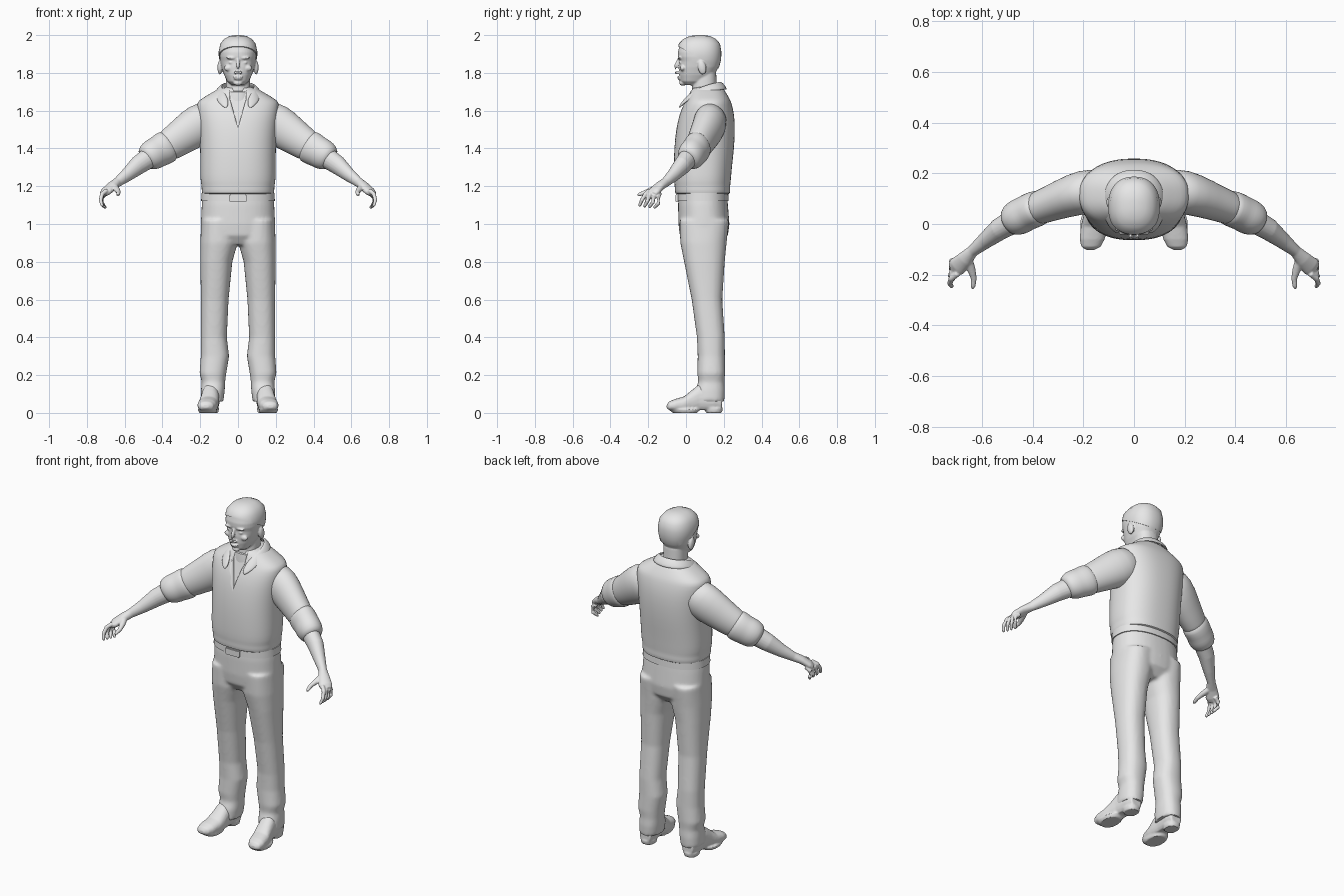
import bpy
import bmesh
import math
from mathutils import Vector, Matrix

cube = bpy.data.objects.get("Cube")
if cube:
    bpy.data.objects.remove(cube, do_unlink=True)

grey = bpy.data.materials.new("clay_grey")
grey.use_nodes = True
grey.diffuse_color = (.8, .8, .8, 1)
grey.node_tree.nodes["Principled BSDF"].inputs["Base Color"].default_value = (.8, .8, .8, 1)

UP = Vector((0, 0, 1))
SIDES = {"left": 1, "right": -1}


def bridge(bm, rings):
    """Skin a list of vertex rings and cap both ends."""
    for low, high in zip(rings, rings[1:]):
        count = len(low)
        for i in range(count):
            j = (i + 1) % count
            bm.faces.new((low[i], low[j], high[j], high[i]))
    bm.faces.new(rings[0])
    bm.faces.new(rings[-1])


def oval(bm, centre, across, along, power, segments):
    ring = []
    for i in range(segments):
        angle = math.tau * i / segments
        c, s = math.cos(angle), math.sin(angle)
        u = math.copysign(abs(c) ** (2 / power), c)
        v = math.copysign(abs(s) ** (2 / power), s)
        ring.append(bm.verts.new(centre + across * u + along * v))
    return ring


def stack(bm, rows, power=2.3, side=1, grow=0, segments=40):
    """Horizontal ovals; each row is height, front, back, half width, centre x."""
    rings = []
    for z, front, back, half, *x in rows:
        centre = Vector((side * x[0] if x else 0, (front + back) / 2, z))
        rings.append(oval(bm, centre, Vector((half + grow, 0, 0)),
                          Vector((0, (back - front) / 2 + grow, 0)), power, segments))
    bridge(bm, rings)


def tube(bm, points, side=1, axis=None, power=2, segments=20):
    """Ovals along a path; each point is x, y, z, sideways radius, upright radius."""
    centres = [Vector((side * p[0], p[1], p[2])) for p in points]
    rings = []
    for i, point in enumerate(points):
        ahead = centres[min(i + 1, len(points) - 1)] - centres[max(i - 1, 0)]
        direction = axis or ahead.normalized()
        across = UP.cross(direction).normalized()
        upright = direction.cross(across)
        rings.append(oval(bm, centres[i], across * point[3], upright * point[4], power, segments))
    bridge(bm, rings)


def blob(bm, centre, radii, side=1, tilt=0):
    place = Matrix.Translation((side * centre[0], centre[1], centre[2]))
    place = place @ Matrix.Rotation(tilt, 4, 'X') @ Matrix.Diagonal((*radii, 1))
    bmesh.ops.create_uvsphere(bm, u_segments=20, v_segments=12, radius=1, matrix=place)


def finish(name, bm, fuse=0, relax=0, subdivide=0, thick=0, angle=40):
    """Turn the shells into one object, optionally fused into one skin."""
    bmesh.ops.recalc_face_normals(bm, faces=bm.faces)
    mesh = bpy.data.meshes.new(name)
    bm.to_mesh(mesh)
    bm.free()
    obj = bpy.data.objects.new(name, mesh)
    bpy.context.collection.objects.link(obj)
    mesh.materials.append(grey)
    bpy.ops.object.select_all(action='DESELECT')
    obj.select_set(True)
    bpy.context.view_layer.objects.active = obj
    if thick:
        obj.modifiers.new("thickness", 'SOLIDIFY').thickness = thick
        obj.modifiers["thickness"].offset = 0
    if subdivide:
        obj.modifiers.new("rounding", 'SUBSURF').levels = subdivide
    if fuse:
        obj.modifiers.new("fuse", 'REMESH').voxel_size = fuse
        obj.modifiers["fuse"].mode = 'VOXEL'
    if relax:
        obj.modifiers.new("relax", 'SMOOTH').iterations = relax
    for modifier in list(obj.modifiers):
        bpy.ops.object.modifier_apply(modifier=modifier.name)
    bpy.ops.object.shade_smooth_by_angle(angle=math.radians(angle))
    return obj


# Head with neck, face features and ears
skull = [(1.735, -.006, .07, .034), (1.755, -.028, .11, .057), (1.79, -.036, .15, .074),
         (1.83, -.038, .172, .087), (1.862, -.036, .18, .094), (1.885, -.043, .182, .097),
         (1.91, -.043, .182, .097), (1.95, -.033, .175, .088), (1.975, -.008, .153, .068),
         (1.99, .025, .122, .04), (1.995, .06, .09, .01)]
bm = bmesh.new()
stack(bm, skull)
stack(bm, [(1.6, .04, .17, .066), (1.7, .03, .163, .064), (1.8, .04, .16, .064)])
tube(bm, [(0, -.036, 1.875, .008, .008), (0, -.05, 1.84, .01, .012),
          (0, -.062, 1.81, .014, .014), (0, -.05, 1.795, .012, .008)])
blob(bm, (0, -.037, 1.777), (.026, .01, .006))
blob(bm, (0, -.033, 1.768), (.022, .011, .006))
blob(bm, (0, -.018, 1.746), (.024, .018, .014))
for side in SIDES.values():
    blob(bm, (.036, -.034, 1.879), (.028, .011, .007), side)
    blob(bm, (.036, -.027, 1.855), (.014, .009, .006), side)
    blob(bm, (.05, -.018, 1.825), (.025, .014, .016), side)
    blob(bm, (.013, -.048, 1.802), (.008, .01, .008), side)
    blob(bm, (.096, .085, 1.828), (.013, .022, .038), side, .2)
finish("head", bm, fuse=.0045, relax=3)

# Short hair, cut off along a slanted hairline
bm = bmesh.new()
stack(bm, skull, grow=.005)
bmesh.ops.translate(bm, verts=bm.verts, vec=(0, 0, .005))
cut = bmesh.ops.bisect_plane(bm, geom=bm.verts[:] + bm.edges[:] + bm.faces[:],
                             plane_co=(0, -.04, 1.94), plane_no=(0, -.55, -1), clear_outer=True)
edges = [e for e in cut["geom_cut"] if isinstance(e, bmesh.types.BMEdge)]
bmesh.ops.contextual_create(bm, geom=edges)
finish("hair", bm)

# Undershirt neckband
bm = bmesh.new()
stack(bm, [(1.64, .015, .175, .08), (1.69, .02, .175, .073), (1.7, .022, .172, .071),
           (1.703, .03, .165, .064)])
finish("undershirt", bm)

# Pullover body with a gathered hem
bm = bmesh.new()
stack(bm, [(1.155, -.045, .22, .18), (1.16, -.058, .234, .191), (1.185, -.06, .235, .193),
           (1.205, -.06, .234, .193), (1.225, -.064, .237, .199), (1.3, -.065, .243, .2),
           (1.4, -.063, .255, .2), (1.5, -.053, .26, .206), (1.58, -.036, .256, .215),
           (1.635, -.012, .243, .219), (1.655, .0, .235, .208), (1.68, .01, .222, .165),
           (1.71, .025, .202, .115), (1.73, .04, .19, .08)], power=2.4)
pullover = finish("pullover", bm, subdivide=1)

# Open neck notch, sunk into the pullover
bm = bmesh.new()
notch = [(0, 1.51, -.037), (.042, 1.66, .02), (.042, 1.76, .05),
         (-.042, 1.76, .05), (-.042, 1.66, .02)]
bridge(bm, [[bm.verts.new((x, y, z)) for x, z, y in notch],
            [bm.verts.new((x, -.2, z)) for x, z, y in notch]])
cutter = finish("notch_cutter", bm)
cutter.hide_render = True
bpy.context.view_layer.objects.active = pullover
opening = pullover.modifiers.new("opening", 'BOOLEAN')
opening.operation = 'DIFFERENCE'
opening.object = cutter
bpy.ops.object.modifier_apply(modifier="opening")
bpy.data.objects.remove(cutter, do_unlink=True)

# Folded shirt collar, from the back round to the points
inner = [(0, .185, 1.755), (.06, .168, 1.752), (.09, .11, 1.738), (.08, .045, 1.712),
         (.056, .005, 1.675), (.047, -.02, 1.64)]
outer = [(0, .222, 1.71), (.085, .2, 1.712), (.125, .125, 1.702), (.122, .04, 1.672),
         (.103, -.015, 1.637), (.06, -.047, 1.602)]
bm = bmesh.new()
rows = []
for edge in (inner, outer):
    loop = [(-x, y, z) for x, y, z in reversed(edge[1:])] + edge
    rows.append([bm.verts.new(p) for p in loop])
for i in range(len(rows[0]) - 1):
    bm.faces.new((rows[0][i], rows[0][i + 1], rows[1][i + 1], rows[1][i]))
finish("collar", bm, thick=.016, subdivide=2)

# Trousers: hips and both legs fused into one skin
bm = bmesh.new()
stack(bm, [(1.175, -.038, .215, .184), (1.1, -.042, .222, .192), (1, -.04, .23, .197),
           (.94, -.033, .222, .185), (.89, .0, .18, .1)])
for side in SIDES.values():
    stack(bm, [(1.02, -.035, .228, .092, .102), (.9, -.03, .215, .099, .101),
               (.8, -.01, .205, .085, .115), (.6, .03, .192, .073, .123),
               (.4, .058, .205, .069, .128), (.3, .062, .206, .075, .122),
               (.21, .06, .207, .071, .133), (.165, .065, .203, .062, .13),
               (.12, .05, .206, .063, .133), (.06, .045, .203, .06, .137)], side=side)
finish("trousers", bm, fuse=.01, relax=5)

# Belt and buckle
bm = bmesh.new()
stack(bm, [(1.122, -.046, .226, .195), (1.165, -.045, .224, .193)])
finish("belt", bm)
bm = bmesh.new()
bmesh.ops.create_cube(bm, size=1, matrix=Matrix.Translation((0, -.044, 1.137))
                      @ Matrix.Diagonal((.09, .024, .042, 1)))
bmesh.ops.bevel(bm, geom=bm.edges[:], offset=.004, segments=2, affect='EDGES')
finish("belt_buckle", bm)

for label, side in SIDES.items():
    # Shoe with a flattened underside, sole and heel
    bm = bmesh.new()
    tube(bm, [(.172, -.102, .034, .018, .01), (.17, -.09, .036, .038, .024),
              (.165, -.06, .04, .05, .033), (.157, -.01, .045, .053, .042),
              (.15, .03, .06, .05, .06), (.146, .07, .078, .047, .074),
              (.142, .15, .075, .046, .07), (.14, .19, .06, .036, .05)],
         side, axis=Vector((0, 1, 0)), power=2.3)
    for vert in bm.verts:
        vert.co.z = max(vert.co.z, .016)
    stack(bm, [(0, -.07, .06, .046, .16), (.02, -.095, .075, .052, .161)], side=side)
    stack(bm, [(0, .105, .19, .038, .142), (.025, .1, .195, .042, .142)], side=side)
    finish(label + "_shoe", bm, fuse=.006, relax=2)

    # Sleeve and its rolled cuff
    bm = bmesh.new()
    tube(bm, [(.12, .135, 1.58, .085, .09), (.2, .128, 1.53, .09, .115),
              (.28, .1, 1.475, .078, .1), (.36, .07, 1.42, .068, .086),
              (.42, .045, 1.385, .062, .076)], side)
    finish(label + "_sleeve", bm, subdivide=1)
    bm = bmesh.new()
    tube(bm, [(.365, .068, 1.417, .064, .08), (.373, .065, 1.412, .071, .09),
              (.405, .053, 1.393, .073, .088), (.425, .043, 1.382, .07, .083),
              (.45, .03, 1.368, .073, .084), (.478, .016, 1.352, .067, .074),
              (.497, .005, 1.338, .05, .056)], side)
    finish(label + "_cuff", bm, subdivide=1)

    # Forearm and hand with half-curled fingers
    bm = bmesh.new()
    tube(bm, [(.45, .025, 1.365, .05, .058), (.53, -.02, 1.31, .044, .05),
              (.59, -.068, 1.258, .032, .036), (.637, -.107, 1.222, .023, .026),
              (.668, -.14, 1.2, .032, .023), (.698, -.168, 1.172, .038, .021),
              (.713, -.18, 1.158, .03, .014)], side)
    for i in range(4):
        f = i / 3
        tube(bm, [(.695, -.195 + .055 * f, 1.178 - .015 * f, .012, .012),
                  (.72, -.215 + .068 * f, 1.158 - .015 * f, .012, .012),
                  (.727 - .008 * f, -.235 + .09 * f, 1.125 - .015 * f, .0105, .0105),
                  (.72 - .015 * f, -.245 + .08 * f, 1.1 - .01 * f, .009, .009),
                  (.715 - .015 * f, -.247 + .08 * f, 1.092 - .01 * f, .005, .005)],
             side, segments=12)
    tube(bm, [(.655, -.14, 1.2, .018, .018), (.642, -.178, 1.183, .017, .015),
              (.632, -.215, 1.168, .012, .012), (.635, -.245, 1.157, .01, .01),
              (.638, -.256, 1.152, .005, .005)], side, segments=12)
    finish(label + "_forearm_and_hand", bm, fuse=.0045, relax=2)
